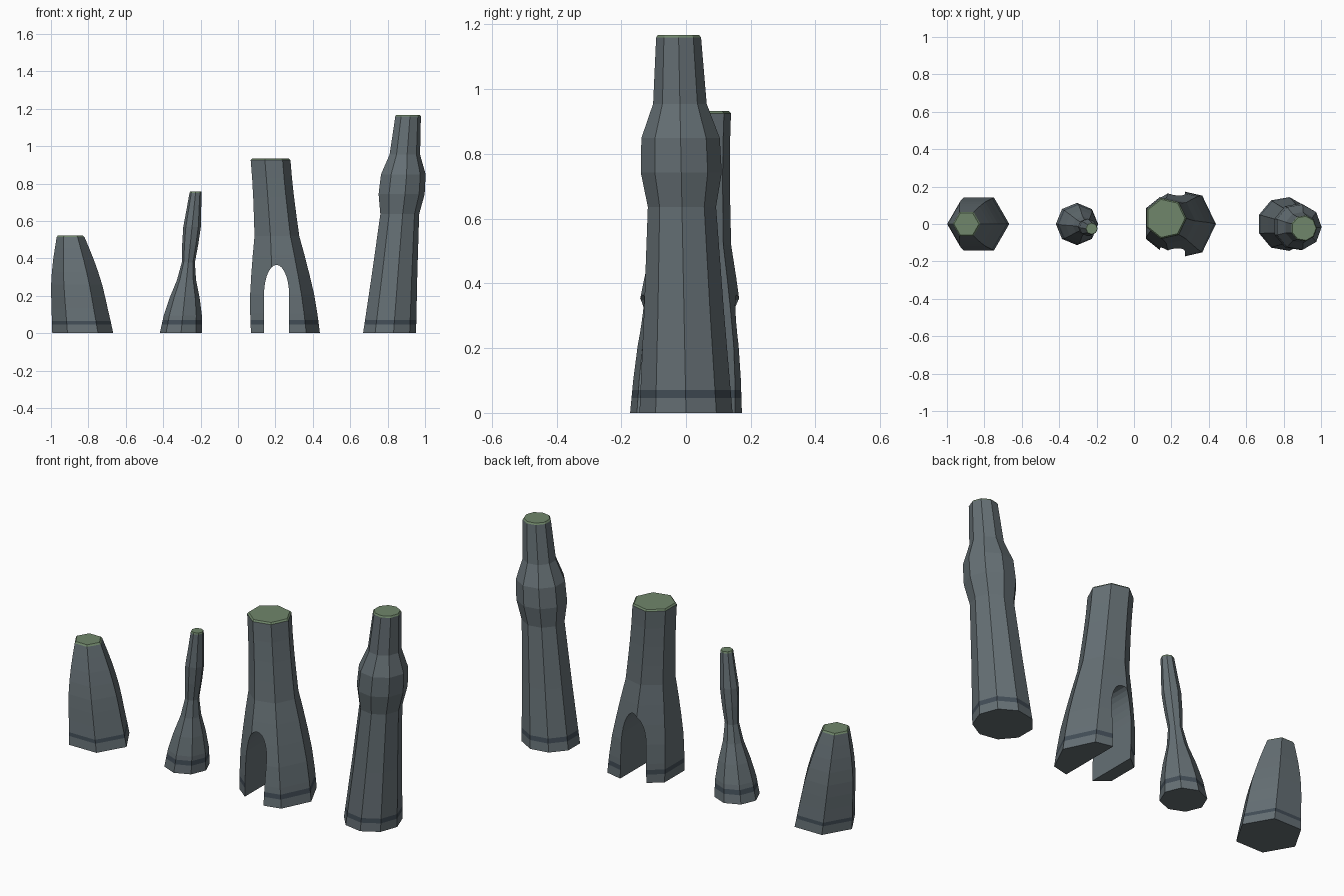
import bpy, bmesh
from math import cos, sin, pi

if "Cube" in bpy.data.objects:
    bpy.data.objects.remove(bpy.data.objects["Cube"])


def material(name, rgb):
    m = bpy.data.materials.new(name)
    m.diffuse_color = (*rgb, 1)
    m.use_nodes = True
    m.node_tree.nodes["Principled BSDF"].inputs["Base Color"].default_value = m.diffuse_color
    return m


ROCK = material("rock", (0.13, 0.16, 0.175))
TIDE = material("tide_mark", (0.055, 0.075, 0.095))
GRASS = material("grass", (0.16, 0.24, 0.145))
BAND = (0.046, 0.071)
CAP = 0.008


def sample(profile, z):
    for (z0, r0), (z1, r1) in zip(profile, profile[1:]):
        if z <= z1:
            return r0 + (r1 - r0) * (z - z0) / (z1 - z0)
    return profile[-1][1]


def add_object(name, bm, mats):
    bmesh.ops.recalc_face_normals(bm, faces=bm.faces[:])
    me = bpy.data.meshes.new(name)
    bm.to_mesh(me)
    bm.free()
    for m in mats:
        me.materials.append(m)
    ob = bpy.data.objects.new(name, me)
    bpy.context.collection.objects.link(ob)
    return ob


def stack(name, sides, base_x, top_x, top_y, height, radii):
    """Leaning rock column: evenly spaced radii, tide band low down, grass on top."""
    n = len(radii) - 1
    profile = [(height * i / n, r) for i, r in enumerate(radii)]
    levels = sorted([z for z, _ in profile[:-1]] + list(BAND) + [height - CAP])
    rings = [(z, sample(profile, z)) for z in levels]
    rings.append((height, radii[-1] * 0.93))
    bm = bmesh.new()
    loops = []
    for z, r in rings:
        t = z / height
        cx, cy = base_x + (top_x - base_x) * t, top_y * t
        loops.append([bm.verts.new((cx + r * cos(2 * pi * k / sides),
                                    cy + r * sin(2 * pi * k / sides), z))
                      for k in range(sides)])
    for i, (a, b) in enumerate(zip(loops, loops[1:])):
        for k in range(sides):
            j = (k + 1) % sides
            f = bm.faces.new((a[k], a[j], b[j], b[k]))
            if i == len(loops) - 2:
                f.material_index = 2
            elif abs(rings[i][0] - BAND[0]) < 1e-6:
                f.material_index = 1
    bm.faces.new(loops[0][::-1])
    bm.faces.new(loops[-1]).material_index = 2
    return add_object(name, bm, (ROCK, TIDE, GRASS))


# The four sea stacks, left to right
stack("short_stack", 6, -0.83, -0.896, 0.0, 0.522,
      [0.163, 0.157, 0.150, 0.144, 0.136, 0.124, 0.109, 0.091, 0.072])
stack("thin_stack", 8, -0.305, -0.226, -0.025, 0.757,
      [0.113, 0.102, 0.080, 0.051, 0.035, 0.043, 0.047, 0.039, 0.032])
arch = stack("arch_stack", 7, 0.244, 0.168, 0.03, 0.933,
             [0.194, 0.189, 0.180, 0.164, 0.146, 0.126, 0.120, 0.115, 0.112, 0.112])
stack("tall_stack", 9, 0.806, 0.908, -0.023, 1.167,
      [0.146, 0.139, 0.132, 0.125, 0.119, 0.113, 0.107, 0.127, 0.123,
       0.084, 0.077, 0.070])

# Sea arch opening, cut front to back
cx, hw, spring, rise = 0.206, 0.067, 0.205, 0.16
outline = [(cx + hw, -0.1)]
outline += [(cx + hw * cos(pi * i / 14), spring + rise * sin(pi * i / 14)) for i in range(15)]
outline += [(cx - hw, -0.1)]
bm = bmesh.new()
face = bm.faces.new([bm.verts.new((x, -0.5, z)) for x, z in outline])
ext = bmesh.ops.extrude_face_region(bm, geom=[face])
bmesh.ops.translate(bm, vec=(0, 1, 0),
                    verts=[v for v in ext["geom"] if isinstance(v, bmesh.types.BMVert)])
cutter = add_object("arch_cutter", bm, (ROCK,))
cutter.hide_render = True
mod = arch.modifiers.new("arch_opening", 'BOOLEAN')
mod.operation = 'DIFFERENCE'
mod.solver = 'EXACT'
mod.object = cutter
bpy.context.view_layer.objects.active = arch
bpy.ops.object.modifier_apply(modifier=mod.name)
bpy.data.objects.remove(cutter)
